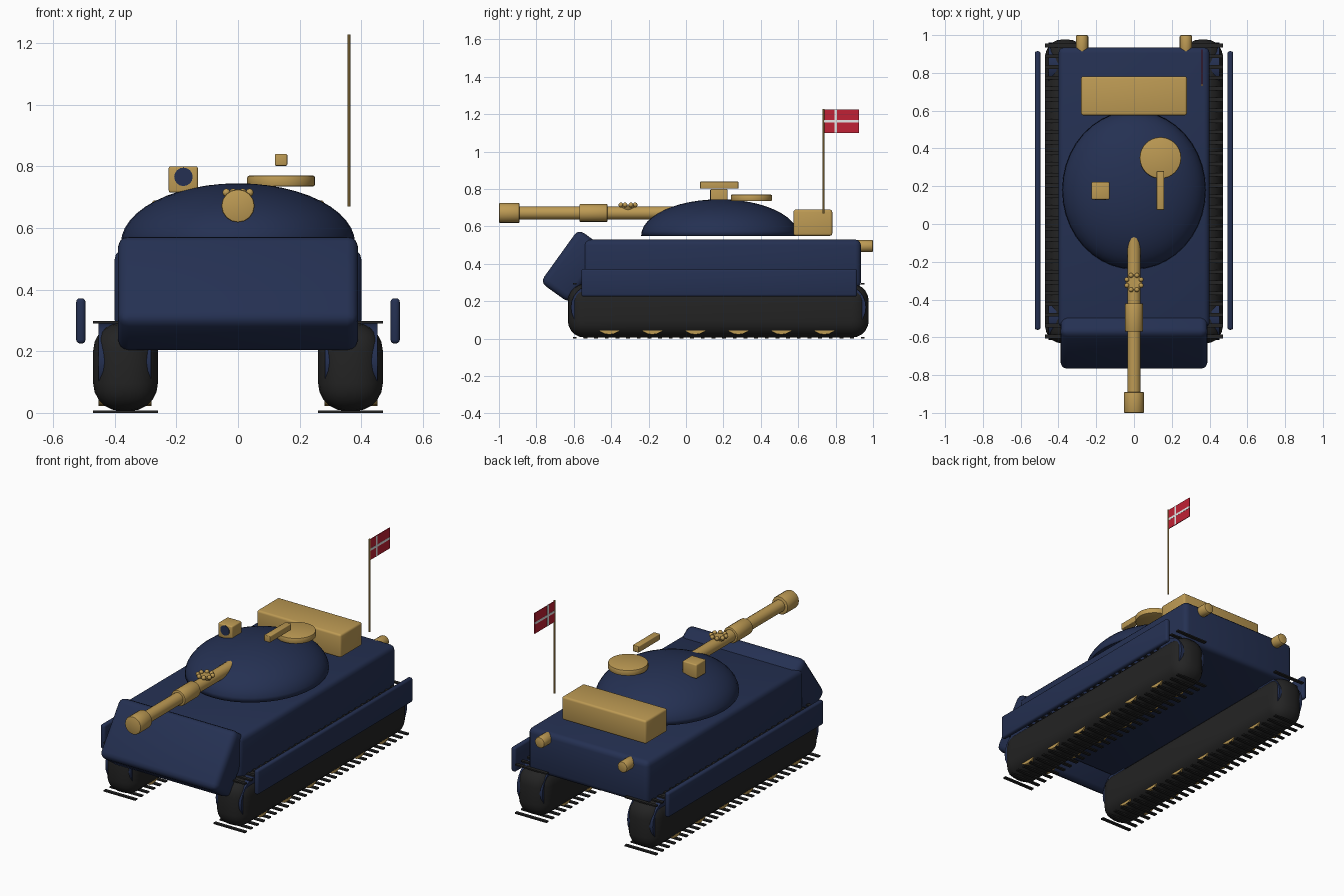
import bpy, math
from mathutils import Vector

cube = bpy.data.objects.get("Cube")
if cube:
    bpy.data.objects.remove(cube, do_unlink=True)


def material(name, r, g, b):
    m = bpy.data.materials.new(name)
    m.use_nodes = True
    m.diffuse_color = (r, g, b, 1)
    bsdf = m.node_tree.nodes["Principled BSDF"]
    bsdf.inputs["Base Color"].default_value = (r, g, b, 1)
    bsdf.inputs["Roughness"].default_value = 0.6
    return m


NAVY = material("navy", 0.018, 0.03, 0.085)
GOLD = material("gold", 0.51, 0.325, 0.088)
BLACK = material("black", 0.017, 0.017, 0.017)
RED = material("red", 0.53, 0.015, 0.035)
WHITE = material("white", 0.8, 0.8, 0.8)


def finish(name, mat, bevel=0, segments=3):
    ob = bpy.context.object
    ob.name = name
    ob.data.materials.append(mat)
    bpy.ops.object.transform_apply(location=False, rotation=True, scale=True)
    if bevel:
        mod = ob.modifiers.new("Bevel", "BEVEL")
        mod.width = bevel
        mod.segments = segments
        bpy.ops.object.modifier_apply(modifier="Bevel")
    bpy.ops.object.shade_smooth_by_angle(angle=math.radians(35))
    return ob


def box(name, mat, x, y, z, bevel=0, segments=3):
    """Box from (min, max) pairs along each axis."""
    pairs = (x, y, z)
    bpy.ops.mesh.primitive_cube_add(size=1, location=[sum(p) / 2 for p in pairs])
    bpy.context.object.scale = [p[1] - p[0] for p in pairs]
    return finish(name, mat, bevel, segments)


def rod(name, mat, start, end, radius, sides=16, bevel=0, tip=None):
    """Cylinder or cone between two points."""
    a, b = Vector(start), Vector(end)
    bpy.ops.mesh.primitive_cone_add(
        vertices=sides, radius1=radius, radius2=radius if tip is None else tip,
        depth=(b - a).length, location=(a + b) / 2)
    bpy.context.object.rotation_euler = (b - a).to_track_quat("Z", "Y").to_euler()
    return finish(name, mat, bevel, 2)


def ball(name, mat, centre, size, u=16, v=10):
    bpy.ops.mesh.primitive_uv_sphere_add(segments=u, ring_count=v, radius=1, location=centre)
    bpy.context.object.scale = size
    return finish(name, mat)


# Hull and sloped nose
box("hull", NAVY, (-0.4, 0.4), (-0.55, 0.935), (0.27, 0.53), 0.03)
bpy.ops.mesh.primitive_cube_add(size=1, location=(0, -0.6, 0.388))
bpy.context.object.scale = (0.78, 0.19, 0.35)
bpy.context.object.rotation_euler.x = math.radians(-35.7)
finish("nose_plate", NAVY, 0.035)

# Running gear on both sides
PADS = 28
for side, s in (("left", 1), ("right", -1)):
    def span(a, b):
        return tuple(sorted((s * a, s * b)))

    box(side + "_track", BLACK, span(0.26, 0.47), (-0.632, 0.977), (0.006, 0.292), 0.09, 5)
    box(side + "_skirt", NAVY, span(0.495, 0.525), (-0.56, 0.915), (0.225, 0.372), 0.012)
    for end, y in (("front", -0.493), ("rear", 0.84)):
        rod(f"{side}_{end}_drive_wheel", NAVY, (s * 0.282, y, 0.168),
            (s * 0.452, y, 0.168), 0.122, 24)
    for i in range(6):
        y = -0.41 + 0.23 * i
        rod(f"{side}_road_wheel_{i + 1}", GOLD, (s * 0.28, y, 0.105),
            (s * 0.452, y, 0.105), 0.083, 20)
    for i in range(PADS):
        y = -0.595 + 1.54 * i / (PADS - 1)
        for level, z in (("lower", 0), ("upper", 0.29)):
            box(f"{side}_{level}_pad_{i + 1}", BLACK, span(0.26, 0.47),
                (y - 0.01, y + 0.01), (z, z + 0.008))
    rod(side + "_exhaust", GOLD, (s * 0.275, 0.9, 0.495), (s * 0.275, 1, 0.495),
        0.033, 16, 0.008)

# Turret: a dome flattened at the base
turret = ball("turret_dome", NAVY, (0, 0.18, 0.55), (0.38, 0.42, 0.195), 40, 24)
for v in turret.data.vertices:
    v.co.z = max(v.co.z, 0)
box("turret_rear_bin", GOLD, (-0.28, 0.28), (0.575, 0.782), (0.55, 0.69), 0.012)

# Gun along the centre line
GUN_Z = 0.672
for name, y0, y1, r, bevel in (("gun_barrel", -0.95, -0.04, 0.035, 0),
                               ("gun_sleeve", -0.57, -0.42, 0.048, 0.006),
                               ("gun_muzzle", -1, -0.89, 0.054, 0.006)):
    rod(name, GOLD, (0, y0, GUN_Z), (0, y1, GUN_Z), r, 16, bevel)

# Crown of small beads on the barrel
rod("crown_base", GOLD, (0, -0.31, 0.685), (0, -0.31, 0.712), 0.028, 16, tip=0.042)
for i in range(8):
    a = math.tau * (i + 0.5) / 8
    ball(f"crown_bead_{i + 1}", GOLD,
         (0.041 * math.cos(a), -0.31 + 0.041 * math.sin(a), 0.715), (0.013,) * 3, 10, 6)

# Roof fittings
rod("hatch", GOLD, (0.14, 0.35, 0.735), (0.14, 0.35, 0.77), 0.11, 32, 0.006)
box("roof_gun", GOLD, (0.12, 0.16), (0.075, 0.28), (0.802, 0.84), 0.004)
box("sight_housing", GOLD, (-0.225, -0.13), (0.13, 0.222), (0.715, 0.8), 0.007)
rod("sight_lens", NAVY, (-0.177, 0.127, 0.766), (-0.177, 0.15, 0.766), 0.03, 16)

# Flag with an offset cross on a slim pole
FX = 0.36
rod("flag_pole", GOLD, (FX, 0.735, 0.67), (FX, 0.735, 1.228), 0.005, 8)
box("flag", RED, (FX - 0.002, FX + 0.002), (0.737, 0.925), (1.1, 1.224))
box("flag_cross_upright", WHITE, (FX - 0.003, FX + 0.003), (0.793, 0.808), (1.1, 1.224))
box("flag_cross_bar", WHITE, (FX - 0.003, FX + 0.003), (0.737, 0.925), (1.155, 1.169))
